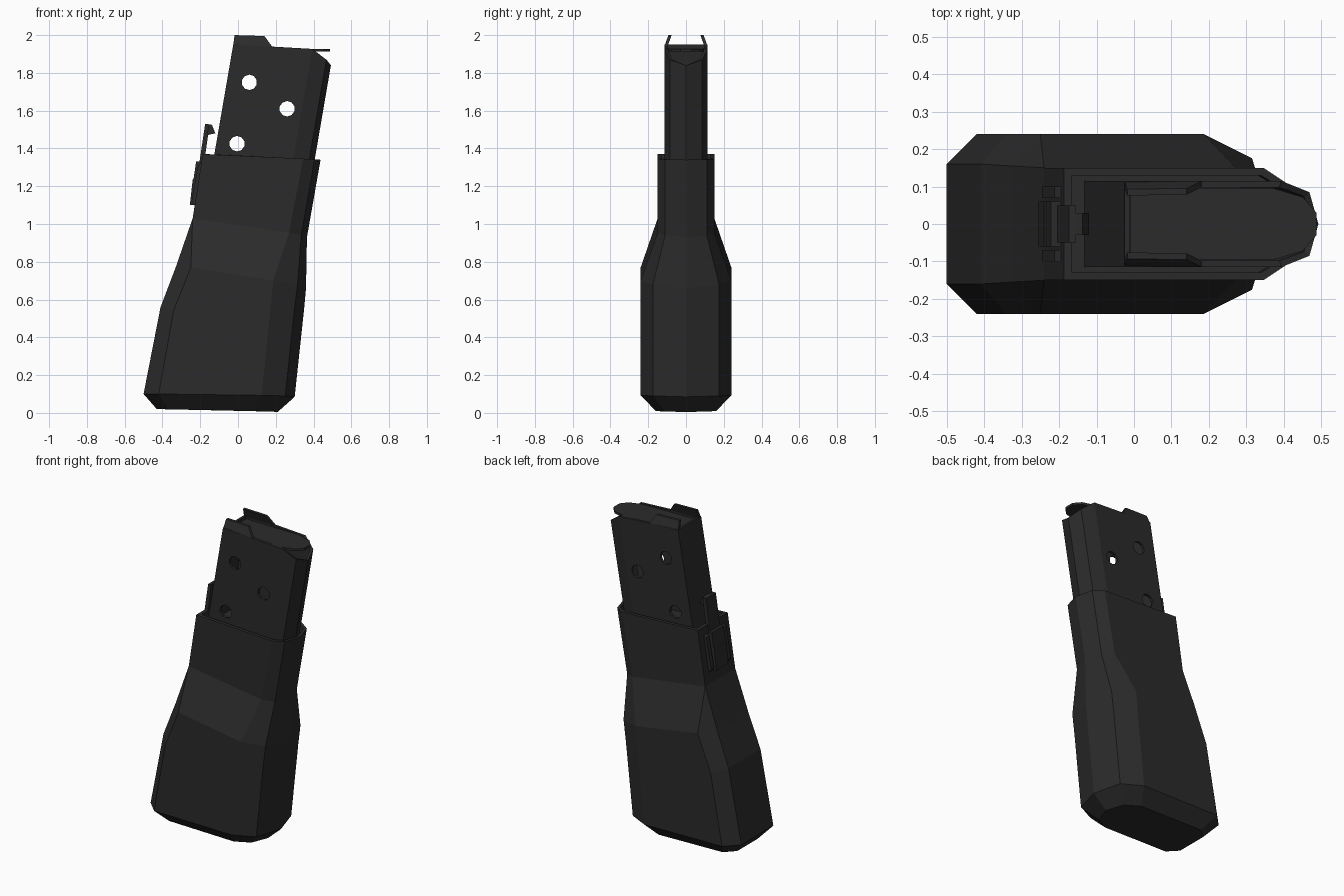
import bpy, bmesh, math
from mathutils import Matrix, Vector

if "Cube" in bpy.data.objects:
    bpy.data.objects.remove(bpy.data.objects["Cube"])

black = bpy.data.materials.new("matte black")
black.diffuse_color = (0.024, 0.024, 0.024, 1)
black.use_nodes = True
black.node_tree.nodes["Principled BSDF"].inputs["Base Color"].default_value = black.diffuse_color


def finish(name, bm):
    bmesh.ops.remove_doubles(bm, verts=bm.verts, dist=0.0005)
    bmesh.ops.recalc_face_normals(bm, faces=bm.faces)
    me = bpy.data.meshes.new(name)
    bm.to_mesh(me)
    bm.free()
    me.materials.append(black)
    ob = bpy.data.objects.new(name, me)
    bpy.context.collection.objects.link(ob)
    return ob


def ring(bm, half):
    """Mirror half a section (x, z, half width) into a closed ring with a front apex."""
    pts = [(x, h, z) for x, z, h in half]
    pts += [(x, -h, z) for x, z, h in reversed(half) if h > 0]
    return [bm.verts.new(p) for p in pts]


def bridge(bm, a, b):
    n = len(a)
    for i in range(n):
        j = (i + 1) % n
        bm.faces.new((a[i], a[j], b[j], b[i]))


def prism(name, outline, y0, y1, lean=0.0):
    """Extrude an x-z outline between y0 and y1; lean shifts y with height above 1.945."""
    bm = bmesh.new()
    a, b = [[bm.verts.new((x, y + lean * max(0, z - 1.945), z)) for x, z in outline]
            for y in (y0, y1)]
    bridge(bm, a, b)
    bm.faces.new(a)
    bm.faces.new(b)
    return finish(name, bm)


# Sleeve: lofted sections from base to rim
# each row: back, rear side corner, front side corner, shoulder, apex
sections = [
    [(-.43, .02, .10), (-.37, .019, .16), (.08, .01, .16), (.17, .007, .11), (.21, .005, 0)],
    [(-.50, .10, .16), (-.42, .10, .24), (.125, .093, .24), (.25, .09, .175), (.30, .085, 0)],
    [(-.41, .56, .16), (-.34, .545, .24), (.173, .56, .24), (.30, .56, .175), (.35, .55, 0)],
    [(-.33, .77, .155), (-.25, .77, .24), (.186, .70, .24), (.315, .68, .175), (.36, .66, 0)],
    [(-.24, 1.03, .15), (-.24, 1.03, .15), (.27, .955, .15), (.335, .94, .11), (.365, .93, 0)],
    [(-.187, 1.37, .15), (-.187, 1.37, .15), (.345, 1.346, .15), (.405, 1.342, .11), (.437, 1.34, 0)],
    [(-.165, 1.37, .13), (-.165, 1.37, .13), (.338, 1.346, .13), (.392, 1.342, .097), (.42, 1.34, 0)],
    [(-.172, 1.33, .13), (-.172, 1.33, .13), (.331, 1.306, .13), (.385, 1.302, .097), (.413, 1.30, 0)],
]
bm = bmesh.new()
rings = [ring(bm, s) for s in sections]
for a, b in zip(rings, rings[1:]):
    bridge(bm, a, b)
bm.faces.new(rings[0])
bm.faces.new(rings[-1])
finish("grip_sleeve", bm)

# Magazine tube: hollow leaning shell with a low front mouth
LEAN = 0.172


def leaned(pts, bottom=None):
    return [(x + LEAN * ((bottom or z) - 1.3), bottom or z, h) for x, z, h in pts]


outer = [(-.137, 1.95, .115), (.285, 1.927, .115), (.37, 1.87, .085), (.399, 1.84, 0)]
inner = [(-.122, 1.95, .098), (.28, 1.927, .098), (.356, 1.87, .073), (.384, 1.84, 0)]
bm = bmesh.new()
loop = [ring(bm, leaned(outer, 1.28)), ring(bm, leaned(outer)),
        ring(bm, leaned(inner)), ring(bm, leaned(inner, 1.28))]
for i in range(4):
    bridge(bm, loop[i], loop[(i + 1) % 4])
tube = finish("magazine_tube", bm)

# Three round holes through both side walls
bm = bmesh.new()
for x, z in ((.06, 1.75), (.26, 1.61), (-.005, 1.425)):
    bmesh.ops.create_cone(bm, cap_ends=True, segments=10, radius1=.041, radius2=.041, depth=.5,
                          matrix=Matrix.Translation((x, 0, z)) @ Matrix.Rotation(math.pi / 2, 4, 'X'))
cutter = finish("hole_cutter", bm)
cutter.hide_render = True
mod = tube.modifiers.new("holes", 'BOOLEAN')
mod.operation, mod.solver, mod.object = 'DIFFERENCE', 'EXACT', cutter
bpy.context.view_layer.objects.active = tube
bpy.ops.object.modifier_apply(modifier=mod.name)
bpy.data.objects.remove(cutter)

# Feed lips, bent inward at the rear of the mouth
for s, side in ((1, "left"), (-1, "right")):
    prism("feed_lip_" + side, [(-.026, 1.94), (-.018, 2.0), (.14, 1.995), (.18, 1.94)],
          s * .115, s * .098, -s * .4)

# Follower plate filling the mouth and poking out at the front
bm = bmesh.new()
half = [(-.01, .096), (.37, .096), (.45, .072), (.487, .03)]
outline = half + [(x, -y) for x, y in reversed(half)]
low, high = [[bm.verts.new((x, y, z - .01 * x)) for x, y in outline] for z in (1.917, 1.931)]
bridge(bm, low, high)
bm.faces.new(low)
bm.faces.new(high)
finish("follower", bm)

# Rear catch: rails, thumb pad, spring strip and hook
for s, side in ((1, "left"), (-1, "right")):
    prism("catch_rail_" + side, [(-.235, 1.10), (-.246, 1.12), (-.212, 1.31), (-.185, 1.33), (-.2, 1.10)],
          s * .07, s * .1)
prism("catch_pad", [(-.255, 1.10), (-.24, 1.235), (-.235, 1.24), (-.222, 1.33), (-.195, 1.33), (-.215, 1.10)],
      -.06, .06)
prism("catch_strip", [(-.235, 1.12), (-.174, 1.53), (-.155, 1.53), (-.16, 1.46), (-.177, 1.34), (-.2, 1.12)],
      -.05, .05)
prism("catch_hook", [(-.17, 1.53), (-.138, 1.525), (-.12, 1.48), (-.165, 1.47)], -.03, .03)
